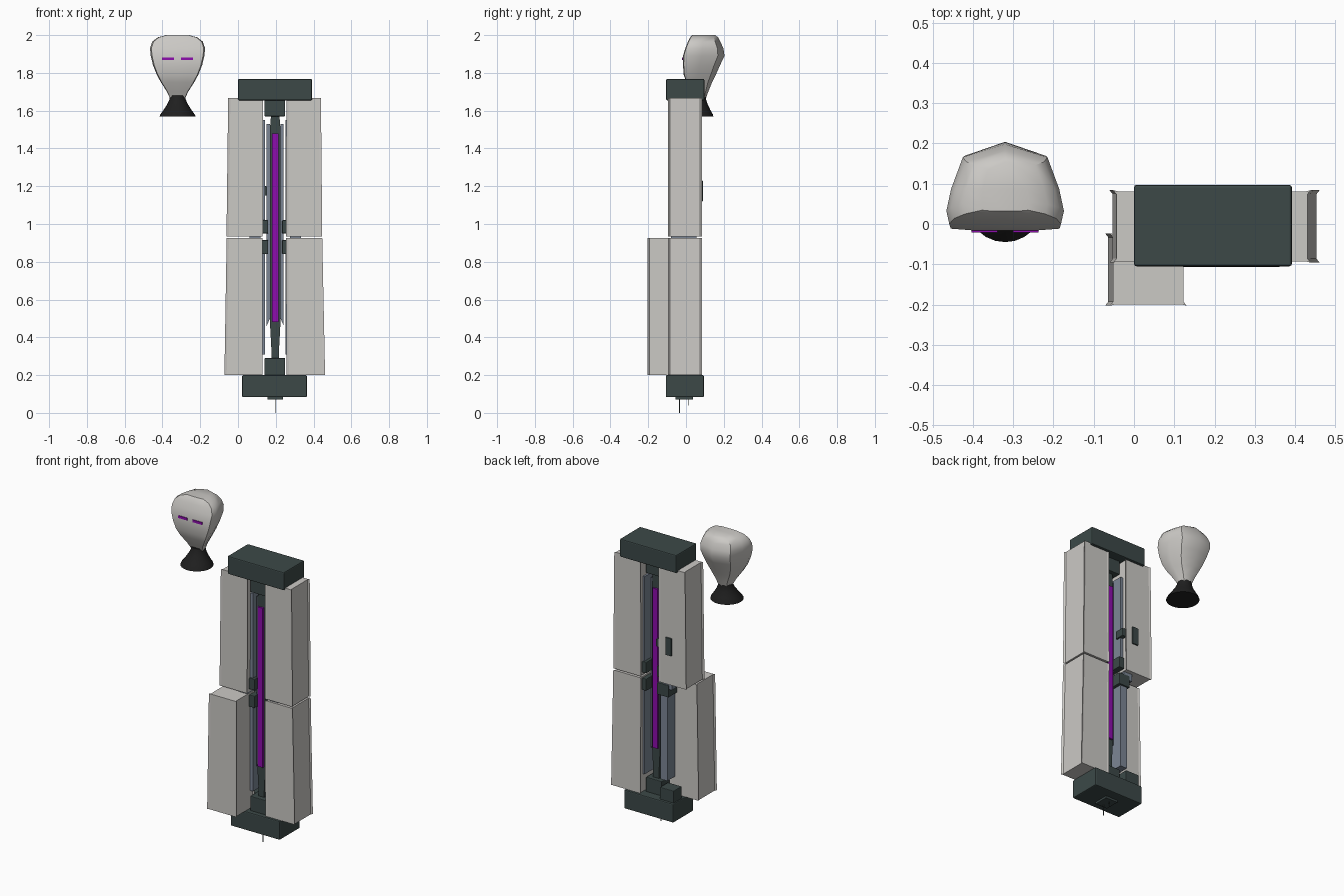
import bpy, bmesh, math

if "Cube" in bpy.data.objects:
    bpy.data.objects.remove(bpy.data.objects["Cube"])


def material(name, rgb):
    m = bpy.data.materials.new(name)
    m.diffuse_color = (*rgb, 1)
    m.use_nodes = True
    m.node_tree.nodes["Principled BSDF"].inputs["Base Color"].default_value = m.diffuse_color
    return m


SHELL = material("warm_light_grey", (0.60, 0.585, 0.56))
DARK = material("dark_green_grey", (0.045, 0.066, 0.064))
STEEL = material("blue_grey", (0.20, 0.24, 0.30))
GLOW = material("purple", (0.27, 0.004, 0.42))
BLACK = material("black", (0.014, 0.014, 0.014))
CX = 0.197  # centre line of the tall frame


def loft(name, rings, mat, smooth=None):
    """Skin a list of equal-length closed rings and cap both ends."""
    bm = bmesh.new()
    vs = [[bm.verts.new(p) for p in r] for r in rings]
    n = len(vs[0])
    for a, b in zip(vs, vs[1:]):
        for i in range(n):
            j = (i + 1) % n
            bm.faces.new((a[i], a[j], b[j], b[i]))
    bm.faces.new(vs[0][::-1])
    bm.faces.new(vs[-1])
    bmesh.ops.recalc_face_normals(bm, faces=bm.faces)
    me = bpy.data.meshes.new(name)
    bm.to_mesh(me)
    bm.free()
    ob = bpy.data.objects.new(name, me)
    bpy.context.collection.objects.link(ob)
    me.materials.append(mat)
    if smooth:
        bpy.context.view_layer.objects.active = ob
        ob.select_set(True)
        bpy.ops.object.shade_smooth_by_angle(angle=math.radians(smooth))
        ob.select_set(False)
    return ob


def box(name, x, y, z, mat, bevel=0):
    ring = [(x[0], y[0]), (x[1], y[0]), (x[1], y[1]), (x[0], y[1])]
    ob = loft(name, [[(*p, h) for p in ring] for h in z], mat)
    if bevel:
        b = ob.modifiers.new("bevel", 'BEVEL')
        b.width, b.segments = bevel, 2
    return ob


def mirror_x(x):
    return (2 * CX - x[1], 2 * CX - x[0])


def panel(name, top_x, bottom_x, y, z):
    """Tapered armour panel whose corners flare out into thin lips."""
    def ring(x, h):
        cx, cy = sum(x) / 2, sum(y) / 2
        hx, hy = (x[1] - x[0]) / 2, (y[1] - y[0]) / 2
        pts = []
        for sx, sy in ((-1, -1), (1, -1), (1, 1), (-1, 1)):
            a = (sx * (hx - 0.012), sy * (hy - 0.003))
            b = (sx * hx, sy * hy)
            c = (sx * (hx - 0.008), sy * (hy - 0.010))
            pts += [a, b, c] if sx * sy < 0 else [c, b, a]
        return [(cx + px, cy + py, h) for px, py in pts]
    return loft(name, [ring(bottom_x, z[0]), ring(top_x, z[1])], SHELL)


# End blocks and their inner collars
box("top_block", (0.0, 0.392), (-0.105, 0.097), (1.655, 1.768), DARK, 0.006)
box("bottom_block", (0.022, 0.365), (-0.107, 0.095), (0.083, 0.20), DARK, 0.006)
box("top_collar", (0.14, 0.25), (-0.08, 0.04), (1.57, 1.66), DARK, 0.004)
box("bottom_collar", (0.14, 0.25), (-0.08, 0.04), (0.195, 0.29), DARK, 0.004)
box("rear_foot_block", (0.03, 0.125), (0.0, 0.08), (0.195, 0.275), DARK, 0.004)

# Base plate and thin pins
box("base_plate", (0.155, 0.238), (-0.055, 0.037), (0.07, 0.085), DARK)
for name, y, z in (("long_pin", -0.035, 0.0), ("short_pin", 0.015, 0.04)):
    box(name, (CX - 0.002, CX + 0.002), (y - 0.002, y + 0.002), (z, 0.075), DARK)

# Central core, narrowing toward its lower end
core = [(0.28, 0.020), (0.33, 0.020), (0.48, 0.028), (1.50, 0.028), (1.58, 0.022)]
loft("core", [[(CX - w, -0.05, z), (CX + w, -0.05, z),
               (CX + w, 0.015, z), (CX - w, 0.015, z)] for z, w in core], DARK)

# Glowing strip, on the front and back of the core
box("glow_strip", (CX - 0.018, CX + 0.018), (-0.062, 0.027), (0.48, 1.48), GLOW)

# Thin side fins with slanted lower ends
for side, s in (("left", -1), ("right", 1)):
    a, b = CX + s * 0.028, CX + s * 0.045
    loft(side + "_fin",
         [[(a, y, 0.50), (b, y, 0.46), (b, y, 1.53), (a, y, 1.53)]
          for y in (-0.035, 0.0)], STEEL)

# Rails behind the panels, with dark brackets at the middle joint
for side in ("left", "right"):
    def pos(x):
        return x if side == "left" else mirror_x(x)
    box(side + "_upper_rail", pos((0.095, 0.142)), (-0.055, 0.05), (0.98, 1.55), STEEL)
    box(side + "_lower_rail", pos((0.095, 0.142)), (-0.055, 0.05), (0.31, 0.88), STEEL)
    box(side + "_joint", pos((0.06, 0.12)), (-0.08, 0.055), (0.89, 0.98), STEEL)
    box(side + "_upper_bracket", pos((0.08, 0.16)), (-0.065, 0.06), (0.95, 1.02), DARK, 0.004)
    box(side + "_lower_bracket", pos((0.08, 0.16)), (-0.065, 0.06), (0.84, 0.915), DARK, 0.004)
box("rear_latch", (0.09, 0.152), (0.02, 0.08), (1.15, 1.20), DARK, 0.003)

# Four armour panels; the lower left one is slid forward
Y = (-0.096, 0.084)
panel("upper_left_panel", (-0.052, 0.133), (-0.061, 0.131), Y, (0.935, 1.667))
panel("upper_right_panel", (0.256, 0.439), (0.254, 0.446), Y, (0.935, 1.667))
panel("lower_right_panel", (0.254, 0.446), (0.257, 0.461), Y, (0.20, 0.925))
panel("lower_left_panel", (-0.060, 0.131), (-0.072, 0.131), (-0.203, -0.023), (0.20, 0.925))
box("rear_plaque", (0.042, 0.082), (0.078, 0.089), (1.12, 1.23), DARK, 0.002)

# Mask: one half-section mirrored, scaled at each height
HX = -0.32
half = [(0.0, 0.0), (0.55, 0.0), (0.95, 0.02), (1.0, 0.18), (0.92, 0.45), (0.72, 0.84), (0.0, 1.0)]
section = half + [(-u, v) for u, v in half[-2:0:-1]]
levels = [  # height, half width, front y, back y
    (1.665, 0.040, 0.045, 0.105), (1.70, 0.056, 0.028, 0.118),
    (1.75, 0.088, 0.002, 0.138), (1.79, 0.110, -0.012, 0.158),
    (1.84, 0.130, -0.016, 0.180), (1.89, 0.142, -0.016, 0.204),
    (1.93, 0.146, -0.004, 0.198), (1.965, 0.134, 0.010, 0.182),
    (1.988, 0.105, 0.022, 0.170), (2.0, 0.060, 0.032, 0.155)]
loft("mask", [[(HX + w * u, f + (b - f) * v, z) for u, v in section]
              for z, w, f, b in levels], SHELL, 40)

# Eye slits
for side, x in (("left", (-0.403, -0.339)), ("right", (-0.301, -0.237))):
    box(side + "_eye", x, (-0.0205, -0.012), (1.867, 1.882), GLOW)

# Flared neck
neck = [(1.57, 0.095), (1.58, 0.091), (1.605, 0.073), (1.635, 0.054), (1.66, 0.043), (1.68, 0.040)]
loft("neck", [[(HX + r * math.cos(t * math.tau / 24), 0.05 + 0.15 * (z - 1.57) + r * math.sin(t * math.tau / 24), z)
               for t in range(24)] for z, r in neck], BLACK, 40)
